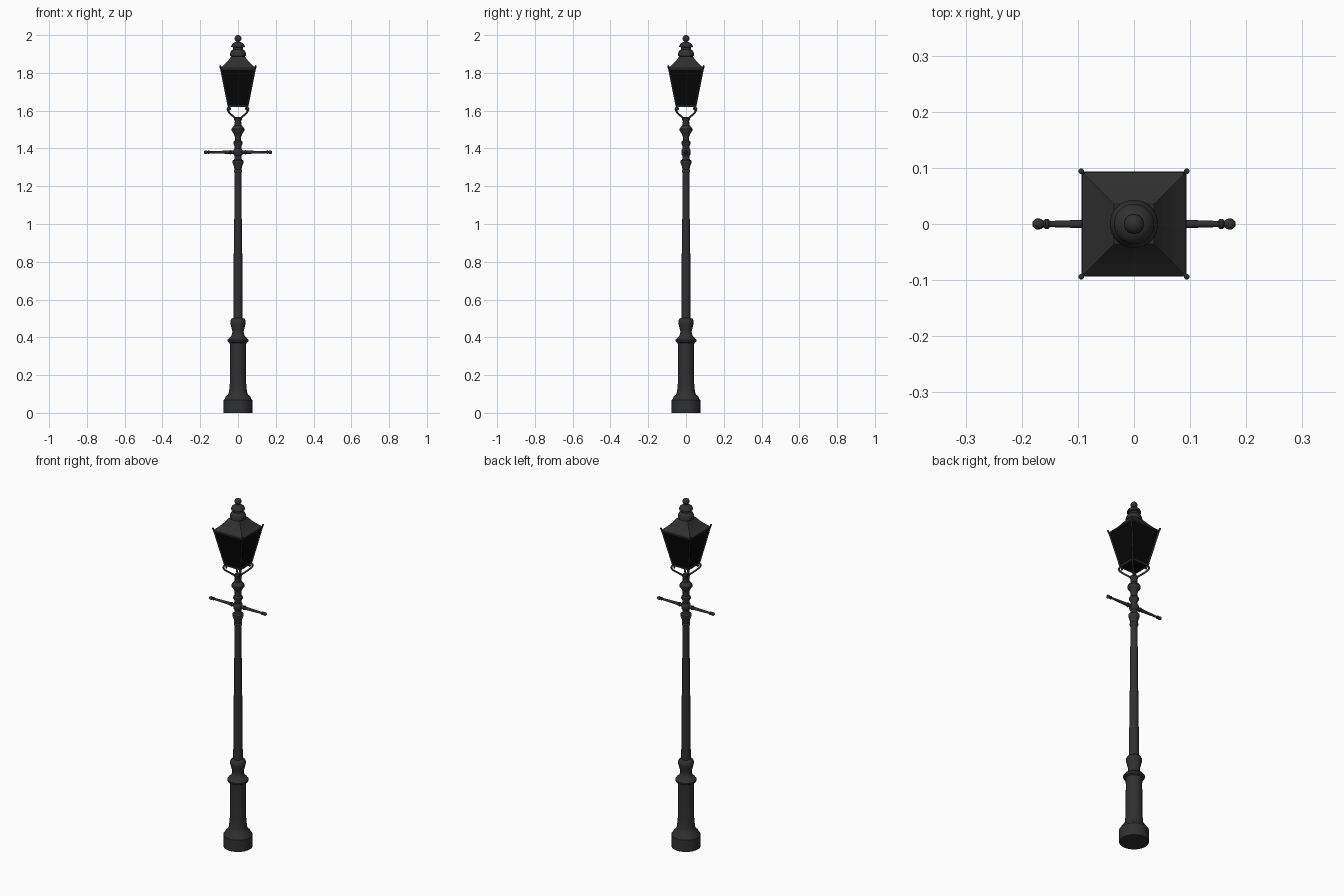
import bpy, bmesh, math
from mathutils import Vector, Matrix

if "Cube" in bpy.data.objects:
    bpy.data.objects.remove(bpy.data.objects["Cube"])


def material(name, v):
    m = bpy.data.materials.new(name)
    m.diffuse_color = (v, v, v, 1)
    m.use_nodes = True
    m.node_tree.nodes["Principled BSDF"].inputs["Base Color"].default_value = m.diffuse_color
    return m


IRON = material("cast_iron", 0.03)
GLASS = material("dark_glass", 0.002)


def finish(bm, name, mat, smooth=True):
    bmesh.ops.recalc_face_normals(bm, faces=bm.faces)
    me = bpy.data.meshes.new(name)
    bm.to_mesh(me)
    bm.free()
    me.materials.append(mat)
    ob = bpy.data.objects.new(name, me)
    bpy.context.collection.objects.link(ob)
    if smooth:
        bpy.ops.object.select_all(action='DESELECT')
        ob.select_set(True)
        bpy.context.view_layer.objects.active = ob
        bpy.ops.object.shade_smooth_by_angle(angle=math.radians(35))
    return ob


def lathe(name, profile, n=32, rot=0, scale=1.0, matrix=None, mat=IRON, smooth=True):
    """Closed stack of rings from (radius, height) pairs."""
    bm = bmesh.new()
    rings = []
    for r, z in profile:
        ring = []
        for i in range(n):
            a = rot + i * 2 * math.pi / n
            ring.append(bm.verts.new((r * scale * math.cos(a), r * scale * math.sin(a), z)))
        rings.append(ring)
    for a, b in zip(rings, rings[1:]):
        for i in range(n):
            j = (i + 1) % n
            bm.faces.new((a[i], a[j], b[j], b[i]))
    bm.faces.new(rings[0])
    bm.faces.new(rings[-1])
    if matrix:
        bm.transform(matrix)
    return finish(bm, name, mat, smooth)


def square(name, profile, mat=IRON):
    """Square-plan stack; profile gives half widths."""
    return lathe(name, profile, 4, math.pi / 4, math.sqrt(2), None, mat, False)


def bar(name, a, b, w):
    a, b = Vector(a), Vector(b)
    d = b - a
    bm = bmesh.new()
    bmesh.ops.create_cube(bm, size=1)
    bm.transform(Matrix.Translation((a + b) / 2) @ d.to_track_quat('Z', 'Y').to_matrix().to_4x4()
                 @ Matrix.Diagonal((w, w, d.length, 1)))
    return finish(bm, name, IRON, False)


def ball(name, loc, r):
    bm = bmesh.new()
    bmesh.ops.create_uvsphere(bm, u_segments=20, v_segments=12, radius=r)
    bm.transform(Matrix.Translation(loc))
    return finish(bm, name, IRON)


# Pedestal
lathe("pedestal", [(.076, 0), (.076, .068), (.07, .075), (.066, .085), (.052, .098), (.047, .115),
                   (.043, .16), (.042, .345), (.044, .37), (.054, .376), (.056, .385), (.05, .394),
                   (.036, .405), (.031, .42), (.03, .432), (.036, .455), (.041, .475), (.041, .487),
                   (.036, .497), (.026, .503)])
# Tapered shaft
lathe("shaft", [(.025, .5), (.024, .75), (.02, 1.0), (.0185, 1.275)])
# Turned collars above the shaft
lathe("collars", [(.0185, 1.27), (.022, 1.275), (.022, 1.283), (.019, 1.288), (.022, 1.305), (.029, 1.325),
                  (.029, 1.335), (.02, 1.342), (.018, 1.36), (.024, 1.368), (.025, 1.38), (.024, 1.392),
                  (.018, 1.4), (.019, 1.415), (.025, 1.425), (.025, 1.434), (.017, 1.442), (.017, 1.462),
                  (.023, 1.478), (.033, 1.492), (.034, 1.503), (.027, 1.514), (.018, 1.522),
                  (.017, 1.545), (.02, 1.55), (.02, 1.56), (.012, 1.566)])

# Ladder rest: one turned arm on each side
for s, side in ((1, "right"), (-1, "left")):
    lathe("ladder_arm_" + side,
          [(.01, .0), (.0095, .035), (.012, .037), (.012, .042), (.009, .045), (.0055, .15), (.009, .153),
           (.009, .158), (.006, .161), (.009, .166), (.01, .171), (.009, .176), (.004, .181)],
          16, matrix=Matrix.Translation((0, 0, 1.38)) @ Matrix.Rotation(s * math.pi / 2, 4, 'Y'))

# Scrolled brackets under the lantern corners
SCROLL = [(.008, 1.552), (.03, 1.566), (.055, 1.582), (.073, 1.596), (.079, 1.609), (.072, 1.619),
          (.061, 1.616), (.06, 1.606), (.066, 1.604)]
for k in range(4):
    a = math.pi / 4 + k * math.pi / 2
    cu = bpy.data.curves.new("scroll_bracket", 'CURVE')
    cu.dimensions = '3D'
    cu.bevel_depth = .005
    cu.bevel_resolution = 2
    cu.use_fill_caps = True
    sp = cu.splines.new('NURBS')
    sp.points.add(len(SCROLL) - 1)
    for p, (r, z) in zip(sp.points, SCROLL):
        p.co = (r * math.cos(a), r * math.sin(a), z, 1)
    sp.order_u = 3
    sp.use_endpoint_u = True
    sp.resolution_u = 5
    cu.materials.append(IRON)
    ob = bpy.data.objects.new("scroll_bracket_%d" % k, cu)
    bpy.context.collection.objects.link(ob)
    bpy.ops.object.select_all(action='DESELECT')
    ob.select_set(True)
    bpy.context.view_layer.objects.active = ob
    bpy.ops.object.convert(target='MESH')

# Lantern glass
square("lantern_glass", [(.048, 1.622), (.088, 1.82)], GLASS)

# Lantern frame: corner posts, rims and corner finials
B, T, ZB, ZT = .05, .09, 1.623, 1.822
for k in range(4):
    rot = Matrix.Rotation(k * math.pi / 2, 3, 'Z')
    bar("corner_post_%d" % k, rot @ Vector((B, B, ZB)), rot @ Vector((T, T, ZT)), .007)
    bar("bottom_rim_%d" % k, rot @ Vector((-B, -B, ZB)), rot @ Vector((B, -B, ZB)), .008)
    bar("top_rim_%d" % k, rot @ Vector((-T, -T, ZT)), rot @ Vector((T, -T, ZT)), .008)
    bar("corner_finial_%d" % k, rot @ Vector((.088, .088, 1.815)), rot @ Vector((.094, .094, 1.836)), .007)
    ball("finial_tip_%d" % k, rot @ Vector((.094, .094, 1.836)), .005)

# Hipped roof
square("roof", [(.093, 1.818), (.093, 1.825), (.07, 1.846), (.052, 1.866), (.036, 1.888)])
# Vent cap and ball finial
lathe("vent_cap", [(.036, 1.872), (.036, 1.888), (.043, 1.889), (.043, 1.896), (.04, 1.91), (.033, 1.921),
                   (.026, 1.925), (.026, 1.935), (.036, 1.937), (.036, 1.942), (.031, 1.953),
                   (.02, 1.961), (.009, 1.964), (.008, 1.972)])
ball("ball_finial", (0, 0, 1.982), .018)
